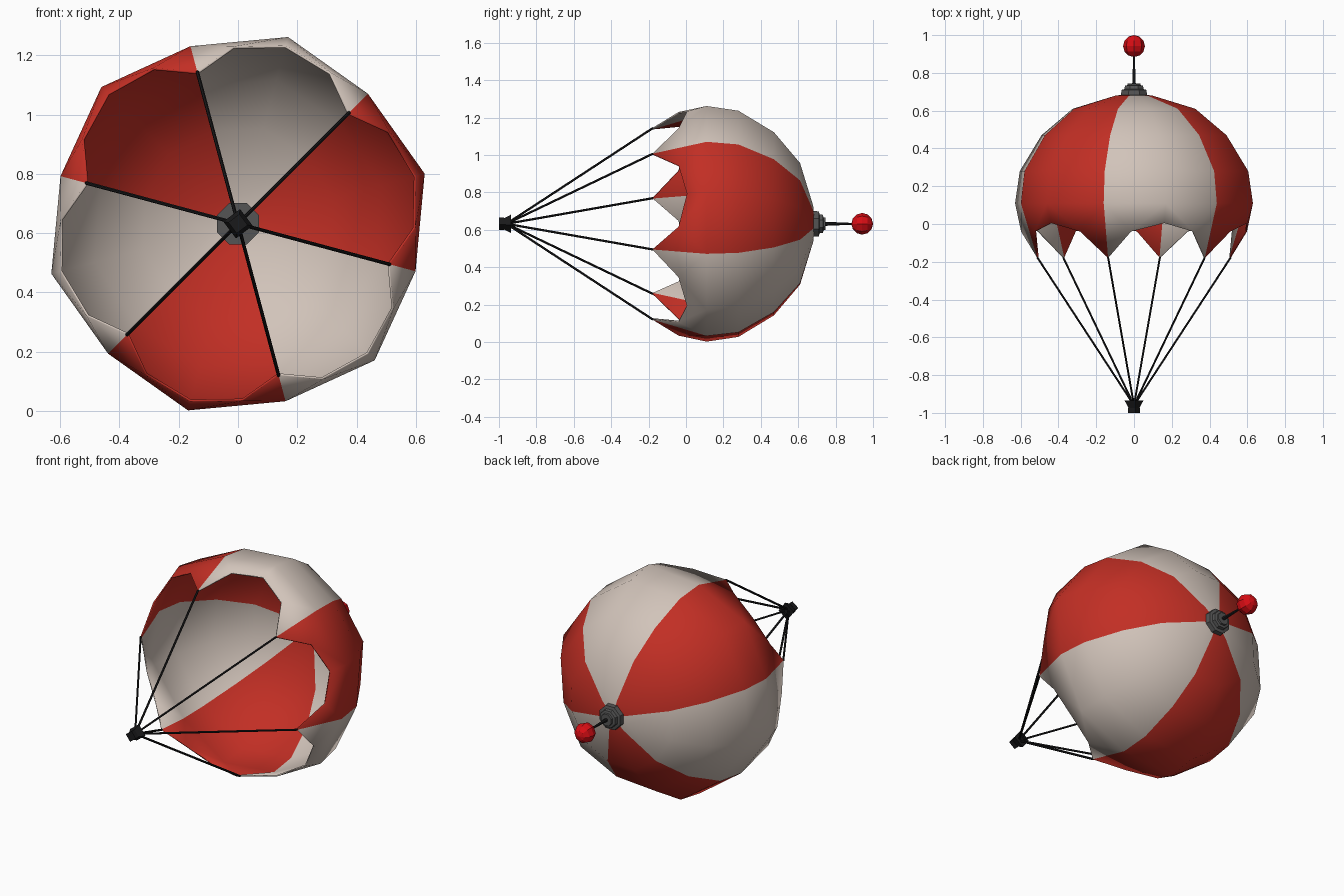
import bpy, bmesh
from math import sin, cos, radians
from mathutils import Vector, Matrix

if "Cube" in bpy.data.objects:
    bpy.data.objects.remove(bpy.data.objects["Cube"])

AXIS_Z = 0.632
FIRST_SEAM = 45


def material(name, rgb):
    m = bpy.data.materials.new(name)
    m.use_nodes = True
    m.diffuse_color = (*rgb, 1)
    m.node_tree.nodes["Principled BSDF"].inputs["Base Color"].default_value = (*rgb, 1)
    return m


red = material("canopy red", (0.54, 0.028, 0.018))
cream = material("canopy cream", (0.64, 0.55, 0.49))
black = material("cord black", (0.01, 0.01, 0.011))
grey = material("cap grey", (0.09, 0.09, 0.09))
bright = material("ball red", (0.68, 0.004, 0.007))


def polar(angle, r, y):
    """Point at an angle and radius around the lengthwise axis."""
    a = radians(angle)
    return Vector((r * cos(a), y, AXIS_Z + r * sin(a)))


def finish(name, bm, mats, smooth=None):
    mesh = bpy.data.meshes.new(name)
    bm.normal_update()
    bm.to_mesh(mesh)
    bm.free()
    obj = bpy.data.objects.new(name, mesh)
    bpy.context.collection.objects.link(obj)
    for m in mats:
        mesh.materials.append(m)
    if smooth:
        bpy.ops.object.select_all(action="DESELECT")
        obj.select_set(True)
        bpy.context.view_layer.objects.active = obj
        bpy.ops.object.shade_smooth_by_angle(angle=radians(smooth))
    return obj


def lathe(name, profile, sides, start, mat):
    """Faceted solid turned around the lengthwise axis from (y, radius) pairs."""
    bm = bmesh.new()
    rings = [[bm.verts.new(polar(start + 360 * i / sides, r, y)) for i in range(sides)]
             for y, r in profile]
    for a, b in zip(rings, rings[1:]):
        for i in range(sides):
            j = (i + 1) % sides
            bm.faces.new((a[i], a[j], b[j], b[i]))
    bm.faces.new(rings[0])
    bm.faces.new(rings[-1])
    bmesh.ops.recalc_face_normals(bm, faces=bm.faces)
    return finish(name, bm, [mat])


def rod(name, a, b, r1, r2, sides, mat):
    bm = bmesh.new()
    d = b - a
    turn = d.to_track_quat("Z", "Y").to_matrix().to_4x4()
    bmesh.ops.create_cone(bm, cap_ends=True, segments=sides, radius1=r1, radius2=r2,
                          depth=d.length, matrix=Matrix.Translation((a + b) / 2) @ turn)
    return finish(name, bm, [mat])


# Canopy: six gores, each a pair of mirrored halves with a scalloped rim
# Rows are (y, radius at gore middle, radius at seam)
rows = [(0.11, 0.652, 0.62), (0.28, 0.626, 0.60), (0.47, 0.507, 0.488),
        (0.61, 0.336, 0.328), (0.68, 0.10, 0.10)]
bm = bmesh.new()
for gore in range(6):
    mid = FIRST_SEAM + 60 * gore + 30
    for side in (-1, 1):
        seam = mid + 30 * side
        tip = bm.verts.new(polar(seam, 0.53, -0.18))
        notch = bm.verts.new(polar(mid + 16.5 * side, 0.598, -0.04))
        crest = bm.verts.new(polar(mid, 0.622, 0.005))
        pole = bm.verts.new(polar(0, 0, 0.69))
        ms = [bm.verts.new(polar(mid, r, y)) for y, r, s in rows]
        ss = [bm.verts.new(polar(seam, s, y)) for y, r, s in rows]
        faces = [(tip, notch, ss[0]), (notch, crest, ms[0], ss[0]), (ss[-1], ms[-1], pole)]
        faces += [(ss[i], ms[i], ms[i + 1], ss[i + 1]) for i in range(len(rows) - 1)]
        for f in faces:
            bm.faces.new(f).material_index = gore % 2
bmesh.ops.remove_doubles(bm, verts=bm.verts, dist=0.0005)
bmesh.ops.recalc_face_normals(bm, faces=bm.faces)
bm.normal_update()
centre = Vector((0, 0.1, AXIS_Z))
if sum((f.calc_center_median() - centre).dot(f.normal) for f in bm.faces) < 0:
    bmesh.ops.reverse_faces(bm, faces=bm.faces)
canopy = finish("canopy", bm, [cream, red], smooth=40)
shell = canopy.modifiers.new("cloth thickness", "SOLIDIFY")
shell.thickness = 0.008
shell.offset = -1

# Cords from the seam tips to the harness block
for k in range(6):
    angle = FIRST_SEAM + 60 * k
    rod(f"cord_{k + 1}", polar(angle, 0.01, -0.945), polar(angle, 0.53, -0.177),
        0.006, 0.006, 6, black)

# Harness block where the cords meet
lathe("harness_block", [(-1, 0.033), (-0.973, 0.033), (-0.973, 0.03), (-0.935, 0.05)],
      4, -8, black)

# Stepped cap on the crown
lathe("crown_cap", [(0.66, 0.076), (0.71, 0.072), (0.714, 0.055), (0.732, 0.052),
                    (0.735, 0.038), (0.745, 0.036)], 8, 22.5, grey)

# Stem and ball
rod("stem", polar(0, 0, 0.74), polar(0, 0, 0.91), 0.011, 0.004, 6, black)
bm = bmesh.new()
bmesh.ops.create_uvsphere(bm, u_segments=8, v_segments=6, radius=0.058,
                          matrix=Matrix.Translation((0, 0.942, AXIS_Z)) @ Matrix.Rotation(radians(90), 4, "X"))
finish("ball", bm, [bright])
